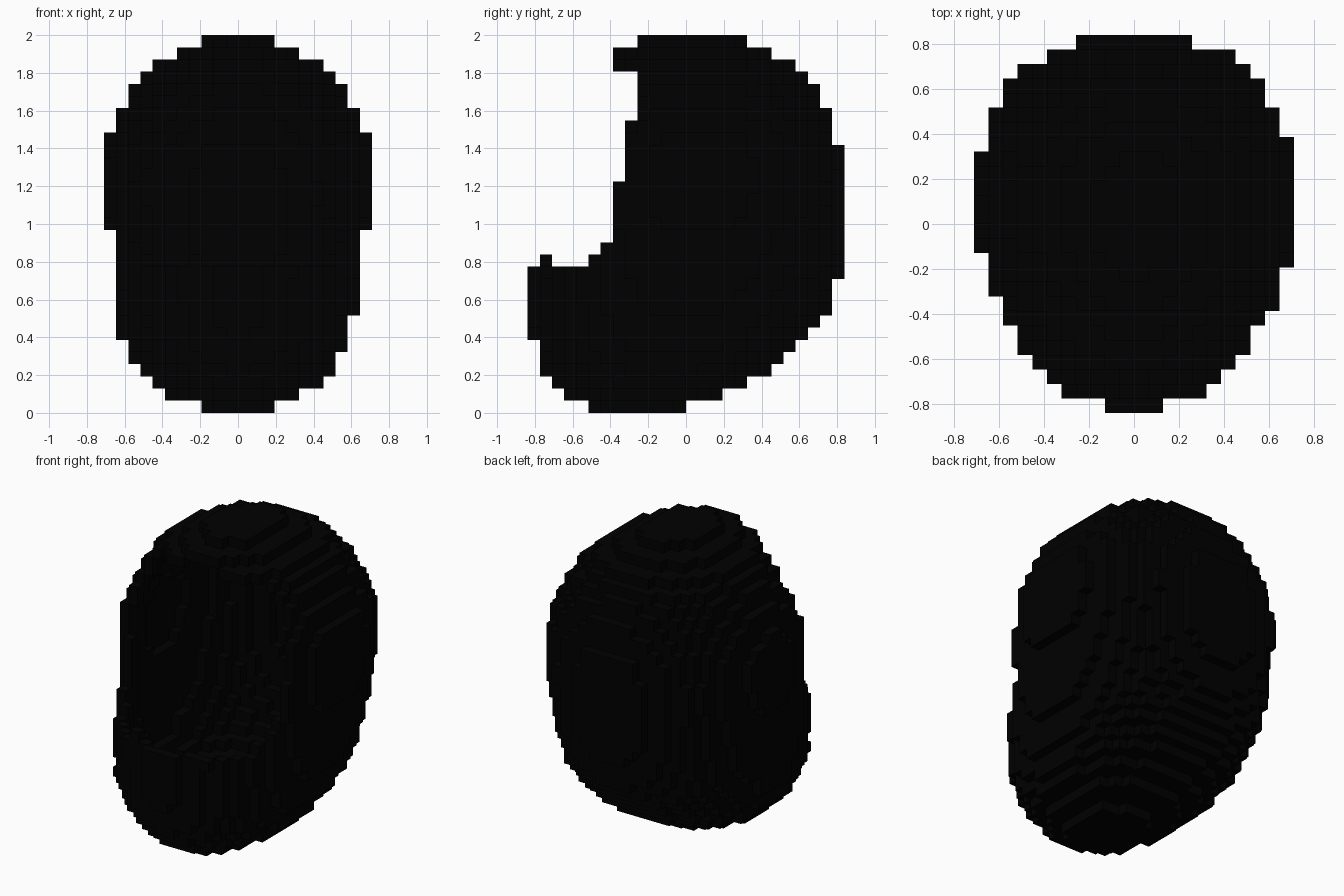
import bpy
import bmesh
from mathutils import Vector

cube = bpy.data.objects.get("Cube")
if cube:
    bpy.data.objects.remove(cube, do_unlink=True)

V = 2 / 31  # edge length of one block


def profile(*keys):
    """Interpolate (layer, value) keys into one value for each of 31 layers."""
    values = []
    for z in range(31):
        for (z0, v0), (z1, v1) in zip(keys, keys[1:]):
            if z0 <= z <= z1:
                values.append(v0 + (v1 - v0) * (z - z0) / (z1 - z0))
                break
    return values


# Outer egg from the ground up, in blocks
half_width = profile((0, 3.3), (1, 5.6), (2, 7), (3, 8), (4, 8.6), (5, 9.1), (6, 9.56),
                     (7, 9.57), (8, 9.8), (11, 10.2), (14, 10.46), (15, 10.62),
                     (18, 10.9), (20, 10.9), (22, 10.68), (23, 10.25), (24, 9.8),
                     (25, 9.2), (26, 8.8), (27, 8), (28, 7), (29, 5.1), (30, 3.15))
back = profile((0, -0.2), (1, 3), (2, 5), (3, 6.8), (4, 8), (5, 9), (6, 10), (7, 10.8),
               (8, 11.6), (10, 12.35), (11, 12.65), (14, 12.98), (16, 13.05), (18, 12.98),
               (21, 12.65), (22, 12.35), (24, 11.65), (25, 11.2), (26, 10.6),
               (27, 9.8), (28, 8.7), (29, 7), (30, 4.8))
front = profile((0, -8.3), (1, -9.8), (2, -10.9), (3, -11.6), (5, -12.4), (6, -12.6),
                (9, -12.75), (14, -12.7), (18, -11.8), (22, -10.8), (26, -9),
                (28, -7.3), (29, -5.9), (30, -3.8))
# Foremost block left standing around the face opening
opening = ([-13] * 12 + [-8, -7] + [-6] * 5 + [-5] * 5 + [-4] * 4 + [-6] + [-13] * 2)

# Solid egg from near-elliptical layers, fuller at the back and leaning slightly
solid = set()
for z in range(31):
    mid, half = (front[z] + back[z]) / 2, (back[z] - front[z]) / 2
    lean = (z - 12) * 0.015
    for x in range(-11, 11):
        for y in range(-13, 13):
            u, v = abs(x + 0.5 - lean) / half_width[z], (y + 0.5 - mid) / half
            power = 2.5 if v > 0 else 2.05
            if u ** power + abs(v) ** power <= 1:
                solid.add((x, y, z))

SIDES = [Vector(d) for d in ((1, 0, 0), (-1, 0, 0), (0, 1, 0),
                             (0, -1, 0), (0, 0, 1), (0, 0, -1))]


def beside(c, d):
    return (c[0] + int(d.x), c[1] + int(d.y), c[2] + int(d.z))


# Hollow the egg to a one-block wall, then cut the face opening
shell = {c for c in solid if any(beside(c, d) not in solid for d in SIDES)}
shell = {c for c in shell if c[1] >= opening[c[2]]}
shell.add((-4, -12, 12))  # single raised block on the chin rim

# Exposed block sides become flat quads
bm = bmesh.new()
for c in sorted(shell):
    centre = Vector(c) + Vector((0.5, 0.5, 0.5))
    for d in SIDES:
        if beside(c, d) in shell:
            continue
        a = Vector((abs(d.y), abs(d.z), abs(d.x)))
        b = d.cross(a)
        corners = [centre + (d + a * i + b * j) / 2
                   for i, j in ((-1, -1), (1, -1), (1, 1), (-1, 1))]
        bm.faces.new([bm.verts.new(p * V) for p in corners])
bmesh.ops.remove_doubles(bm, verts=bm.verts, dist=V / 100)

mesh = bpy.data.meshes.new("hollow_hood")
bm.to_mesh(mesh)
bm.free()

# Single black colour
black = bpy.data.materials.new("black")
black.use_nodes = True
colour = (0, 0, 0, 1)
black.diffuse_color = colour
black.node_tree.nodes["Principled BSDF"].inputs["Base Color"].default_value = colour
mesh.materials.append(black)

hood = bpy.data.objects.new("hollow_hood", mesh)
bpy.context.collection.objects.link(hood)
